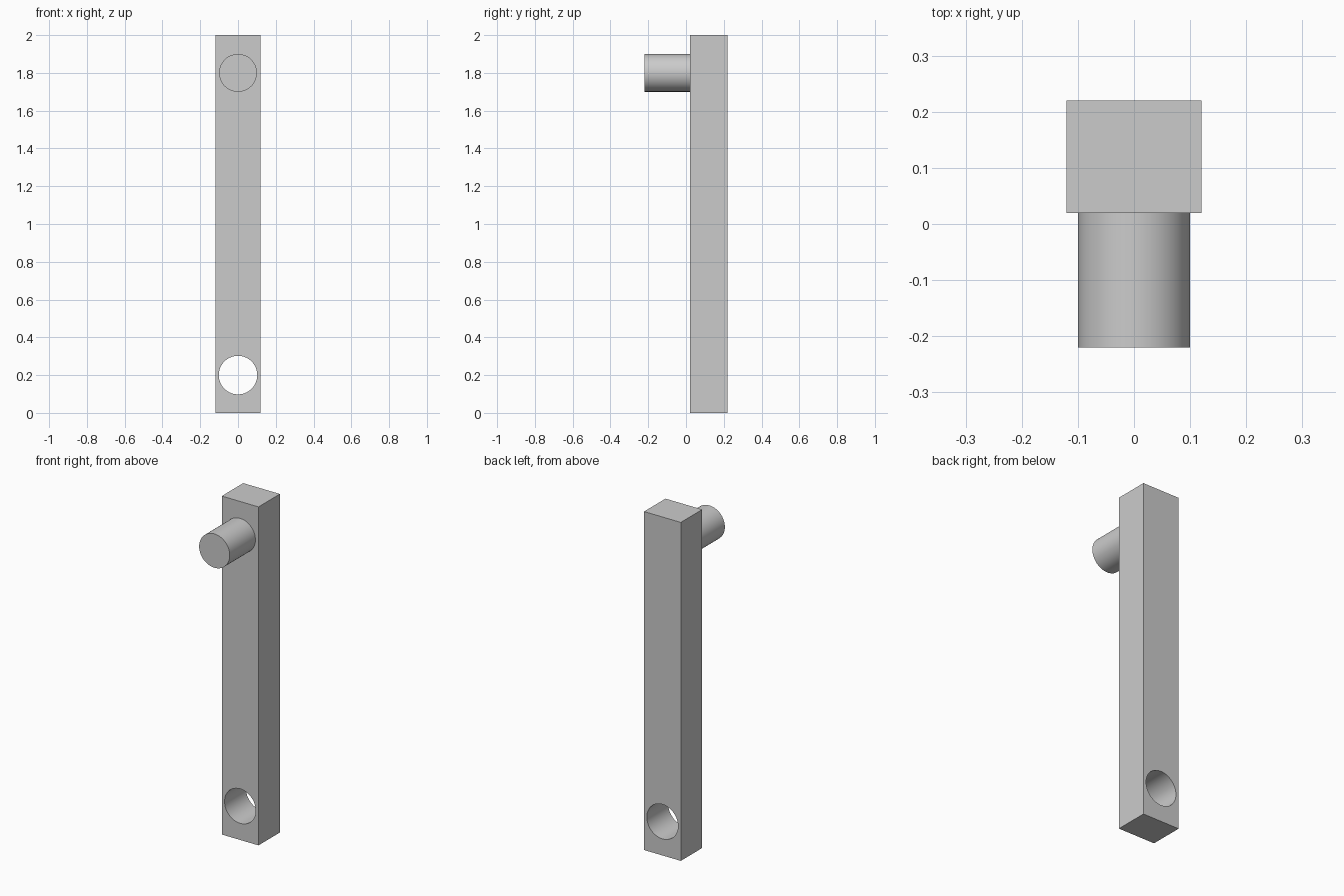
import bpy
import math

cube = bpy.data.objects.get("Cube")
if cube:
    bpy.data.objects.remove(cube, do_unlink=True)

grey = bpy.data.materials.new("plain grey")
grey.use_nodes = True
colour = (0.6, 0.6, 0.6, 1)
grey.diffuse_color = colour
grey.node_tree.nodes["Principled BSDF"].inputs["Base Color"].default_value = colour


def rod(name, radius, y_min, y_max, z):
    """Cylinder lying along y."""
    bpy.ops.mesh.primitive_cylinder_add(
        vertices=64, radius=radius, depth=y_max - y_min,
        location=(0, (y_min + y_max) / 2, z), rotation=(math.pi / 2, 0, 0))
    obj = bpy.context.object
    obj.name = name
    obj.data.materials.append(grey)
    bpy.ops.object.shade_smooth_by_angle(angle=math.radians(30))
    return obj


# Crank pin, seated slightly into the arm
rod("pin", 0.1, -0.22, 0.03, 1.8)

# Cutter for the shaft hole
cutter = rod("hole_cutter", 0.102, -0.1, 0.34, 0.2)
cutter.hide_render = True

# Straight arm with the hole cut through its lower end
bpy.ops.mesh.primitive_cube_add(size=1, location=(0, 0.12, 1))
arm = bpy.context.object
arm.name = "arm"
arm.scale = (0.24, 0.2, 2)
bpy.ops.object.transform_apply(location=False, rotation=False, scale=True)
arm.data.materials.append(grey)
cut = arm.modifiers.new("shaft hole", "BOOLEAN")
cut.operation = "DIFFERENCE"
cut.solver = "EXACT"
cut.object = cutter
bpy.ops.object.modifier_apply(modifier=cut.name)
bpy.data.objects.remove(cutter, do_unlink=True)
bpy.ops.object.shade_smooth_by_angle(angle=math.radians(30))
